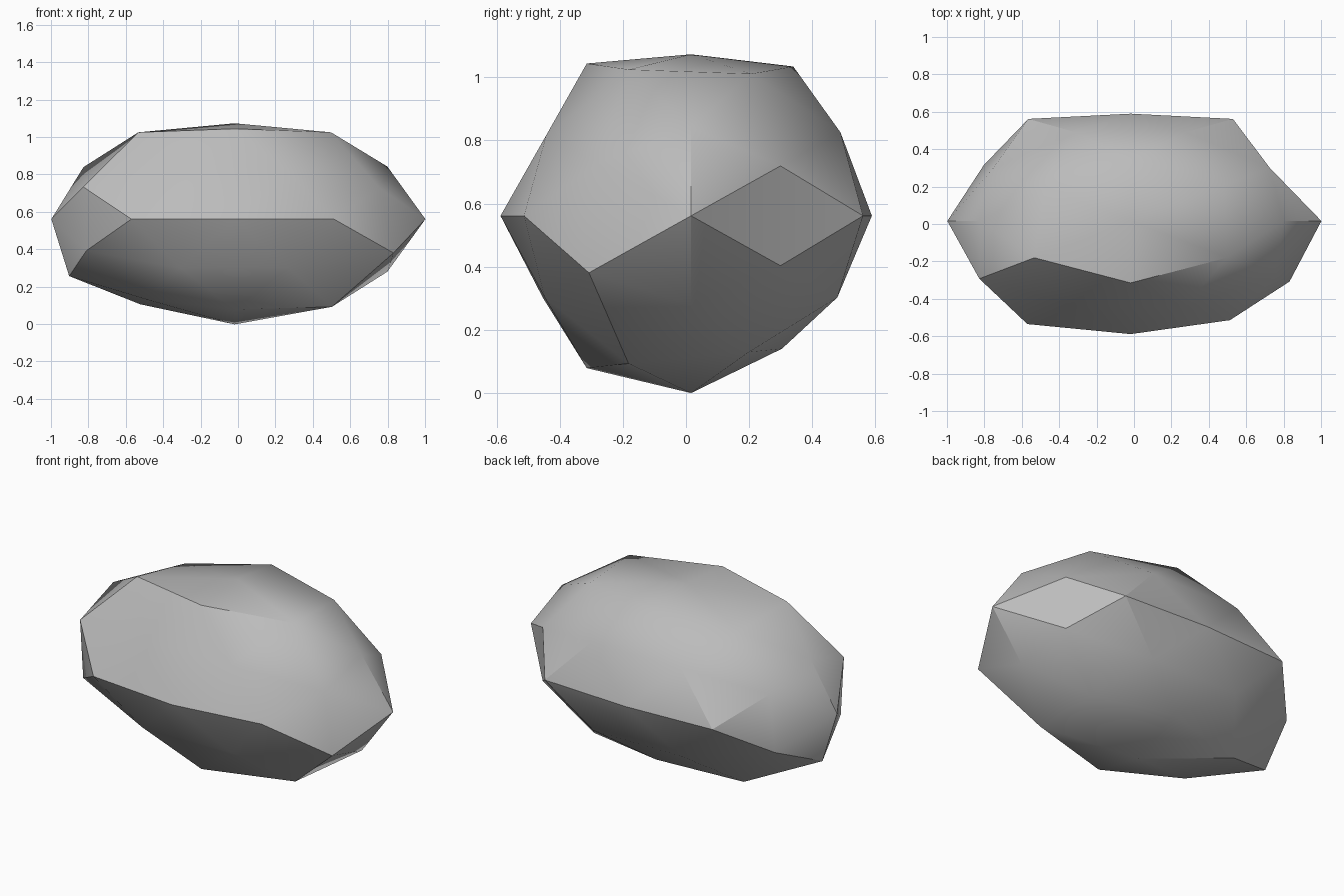
import bpy, bmesh, math
from mathutils import Vector

if "Cube" in bpy.data.objects:
    bpy.data.objects.remove(bpy.data.objects["Cube"])

CENTRE = Vector((-0.018, 0.016, 0.561))
SIZE = Vector((1.0, 0.617, 0.557))

# Directions of a subdivided icosahedron, each mirrored over its axes,
# with how far (percent) the weathered stone reaches in each octant
p, q = 0.851, 0.526          # icosahedron corners
a, b, c = 0.809, 0.5, 0.309  # edge midpoints
FAMILIES = [
    ((1, 0, 0), [102, 98]),
    ((0, 1, 0), [93, 98]),
    ((0, 0, 1), [92, 101]),
    ((p, 0, q), [96, 96, 95, 104]),
    ((q, p, 0), [104, 101, 104, 105]),
    ((0, q, p), [100, 89, 102, 102]),
    ((a, b, c), [92, 92, 96, 105, 91, 97, 100, 98]),
    ((b, c, a), [100, 96, 103, 104, 92, 101, 103, 95]),
    ((c, a, b), [95, 93, 92, 93, 95, 93, 92, 94]),
]


def mirrored(direction):
    """All sign combinations of a direction, plus before minus."""
    x, y, z = ([v, -v] if v else [0] for v in direction)
    return [Vector((i, j, k)) for i in x for j in y for k in z]


# Wrap the even directions first, then push each corner in or out
bm = bmesh.new()
reach = {}
for direction, percents in FAMILIES:
    for point, percent in zip(mirrored(direction), percents):
        reach[bm.verts.new(point.normalized())] = percent / 100
bmesh.ops.convex_hull(bm, input=list(bm.verts))
for vert, factor in reach.items():
    vert.co = CENTRE + vert.co * SIZE * factor
bmesh.ops.triangulate(bm, faces=list(bm.faces))
bmesh.ops.recalc_face_normals(bm, faces=list(bm.faces))

mesh = bpy.data.meshes.new("boulder")
bm.to_mesh(mesh)
bm.free()
boulder = bpy.data.objects.new("boulder", mesh)
bpy.context.collection.objects.link(boulder)

# Plain grey stone
stone = bpy.data.materials.new("grey_stone")
stone.use_nodes = True
colour = (0.5, 0.5, 0.5, 1)
stone.diffuse_color = colour
shader = next(n for n in stone.node_tree.nodes if n.type == "BSDF_PRINCIPLED")
shader.inputs["Base Color"].default_value = colour
mesh.materials.append(stone)

# Soft facets with crisp ridges
bpy.ops.object.select_all(action="DESELECT")
boulder.select_set(True)
bpy.context.view_layer.objects.active = boulder
bpy.ops.object.shade_smooth_by_angle(angle=math.radians(30))
